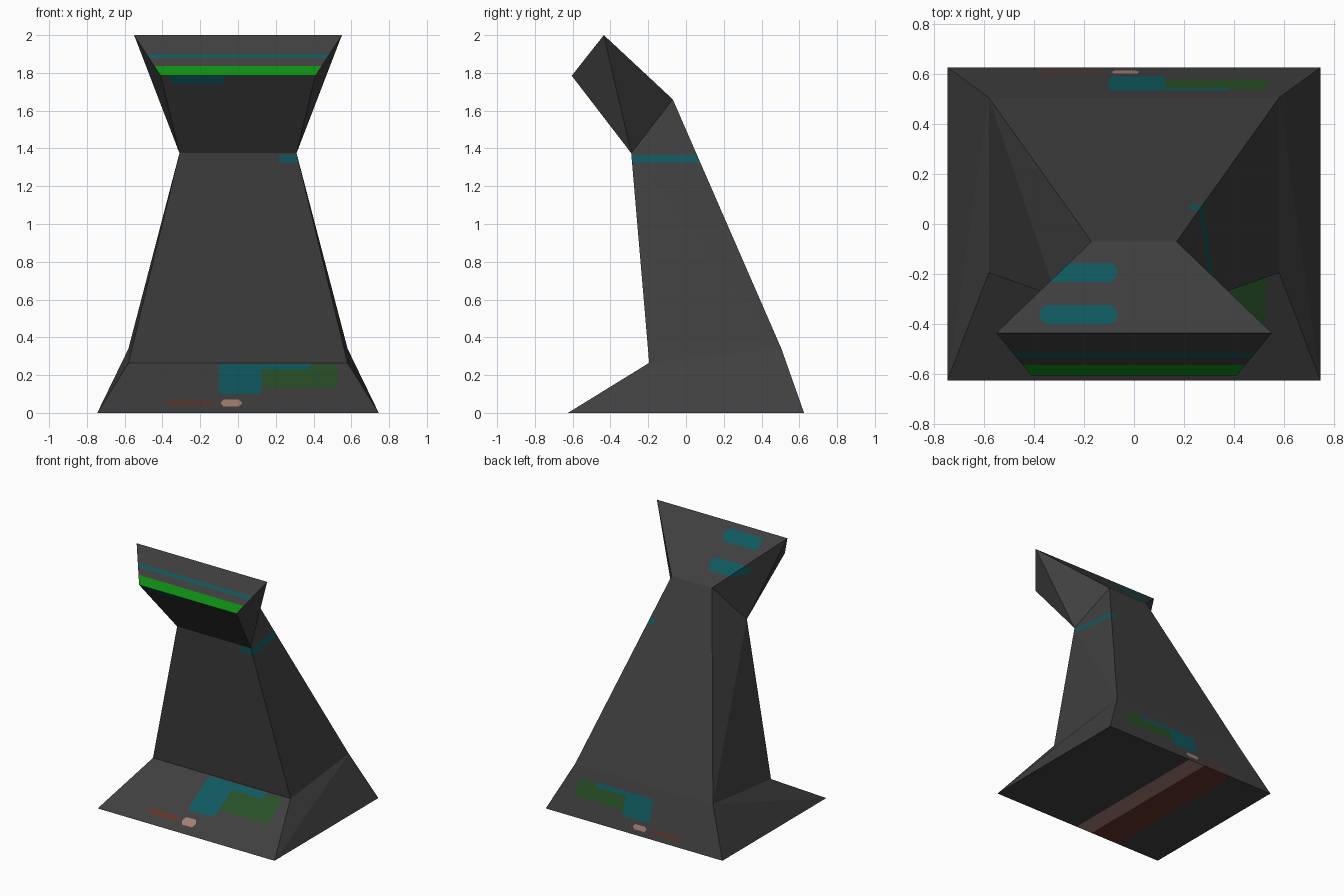
import bpy
import bmesh
from mathutils import Vector

cube = bpy.data.objects.get("Cube")
if cube:
    bpy.data.objects.remove(cube, do_unlink=True)

COLOURS = {
    "charcoal": (0.05, 0.05, 0.05),
    "bright green": (0.005, 0.27, 0.007),
    "teal": (0.005, 0.10, 0.115),
    "dark green": (0.022, 0.08, 0.02),
    "rust": (0.115, 0.034, 0.022),
    "dusty pink": (0.37, 0.21, 0.17),
}
NAMES = list(COLOURS)
MATERIALS = []
for name, rgb in COLOURS.items():
    mat = bpy.data.materials.new(name)
    mat.use_nodes = True
    mat.diffuse_color = (*rgb, 1)
    bsdf = mat.node_tree.nodes["Principled BSDF"]
    bsdf.inputs["Base Color"].default_value = (*rgb, 1)
    bsdf.inputs["Roughness"].default_value = 0.8
    MATERIALS.append(mat)


def ring(front, back):
    """Four corners from a front and a back (half width, y, z) triple."""
    (fx, fy, fz), (bx, by, bz) = front, back
    return [(fx, fy, fz), (bx, by, bz), (-bx, by, bz), (-fx, fy, fz)]


def loft(lower, upper, rising_fold):
    """Closed block between two rings, with each side folded along a diagonal."""
    bm = bmesh.new()
    a = [bm.verts.new(p) for p in lower]
    b = [bm.verts.new(p) for p in upper]
    bm.faces.new(a)
    bm.faces.new(b)
    bm.faces.new((a[1], a[2], b[2], b[1]))
    bm.faces.new((a[3], a[0], b[0], b[3]))
    for f, k in ((0, 1), (3, 2)):
        if rising_fold:
            bm.faces.new((a[f], a[k], b[k]))
            bm.faces.new((a[f], b[k], b[f]))
        else:
            bm.faces.new((a[f], a[k], b[f]))
            bm.faces.new((a[k], b[k], b[f]))
    bmesh.ops.recalc_face_normals(bm, faces=bm.faces[:])
    return bm


def paint(bm, colour, x0, x1, v0, v1, corner=0, axis=2, where=lambda f: True):
    """Cut a (chamfered) rectangle in x and the given axis into the faces and colour it."""
    def point(x, v):
        p = Vector((x, 0, 0))
        p[axis] = v
        return p

    planes = [(point(x0, v0), point(1, 0)), (point(x1, v1), point(-1, 0)),
              (point(x0, v0), point(0, 1)), (point(x1, v1), point(0, -1))]
    if corner:
        for x, sx in ((x0, 1), (x1, -1)):
            for v, sv in ((v0, 1), (v1, -1)):
                planes.append((point(x + sx * corner, v), point(sx, sv)))
    bm.normal_update()
    inside = [f for f in bm.faces if where(f)]
    for co, no in planes:
        geom = set(inside)
        for f in inside:
            geom.update(f.edges)
            geom.update(f.verts)
        cut = bmesh.ops.bisect_plane(bm, geom=list(geom), dist=1e-5,
                                     plane_co=co, plane_no=no)
        inside = [f for f in cut["geom"] if isinstance(f, bmesh.types.BMFace)
                  and (f.calc_center_median() - co).dot(no) > 0]
    for f in inside:
        f.material_index = NAMES.index(colour)


def finish(bm, name):
    mesh = bpy.data.meshes.new(name)
    bm.to_mesh(mesh)
    bm.free()
    for mat in MATERIALS:
        mesh.materials.append(mat)
    bpy.context.collection.objects.link(bpy.data.objects.new(name, mesh))


ground = ring((0.745, -0.625, 0), (0.745, 0.625, 0))
waist = ring((0.58, -0.195, 0.265), (0.58, 0.505, 0.34))
collar = ring((0.31, -0.29, 1.375), (0.17, -0.07, 1.66))
brow = ring((0.41, -0.605, 1.785), (0.55, -0.435, 2.0))

# Flared base with panels on front and back
base = loft(ground, waist, True)
paint(base, "dark green", 0.11, 0.53, 0.135, 0.255, 0.015)
paint(base, "teal", -0.10, 0.125, 0.10, 0.26, 0.015)
paint(base, "teal", 0.125, 0.38, 0.23, 0.26)
paint(base, "rust", -0.375, -0.13, 0.042, 0.064, 0.008)
paint(base, "dusty pink", -0.09, 0.02, 0.035, 0.07, 0.014)


# Stripes along the underside
def underside(f):
    return f.normal.z < -0.9


paint(base, "rust", -0.375, -0.13, -0.7, 0.7, axis=1, where=underside)
paint(base, "dusty pink", -0.13, 0.01, -0.7, 0.7, axis=1, where=underside)
finish(base, "base")

# Tapering tower with a band wrapped round its left side
tower = loft(waist, collar, False)
paint(tower, "teal", 0.22, 0.5, 1.325, 1.365)
finish(tower, "tower")


# Head: tilted front face, pill marks on the other sides
def front_face(f):
    return f.normal.y < -0.5 and f.normal.z > 0.4


def not_front_face(f):
    return not front_face(f)


head = loft(collar, brow, True)
for x0, z0 in ((-0.36, 1.74), (-0.375, 1.897)):
    paint(head, "teal", x0, -0.068, z0, z0 + 0.07, 0.022, where=not_front_face)
paint(head, "bright green", -1, 1, 1.7, 1.837, where=front_face)
paint(head, "teal", -1, 1, 1.878, 1.898, where=front_face)
finish(head, "head")
